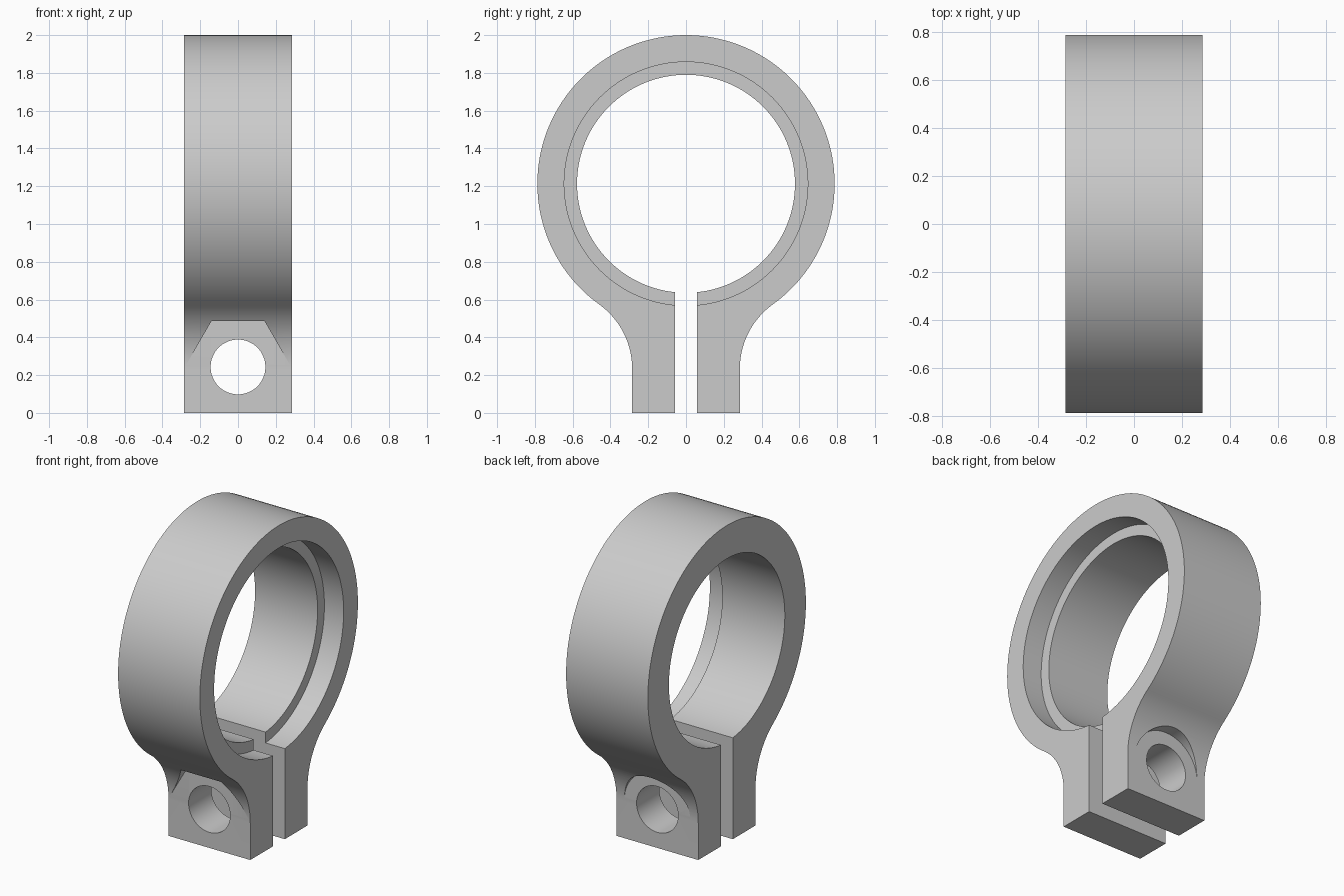
import bpy
import bmesh
from math import sin, cos, pi, atan2, sqrt, radians

if "Cube" in bpy.data.objects:
    bpy.data.objects.remove(bpy.data.objects["Cube"], do_unlink=True)

HALF_WIDTH = 0.285              # half of the clamp's width along x
RING_Z, RING_R = 1.213, 0.787   # ring centre height and outer radius
BORE_R, SEAT_R, SEAT_DEPTH = 0.577, 0.645, 0.134
JAW_Y, SLOT_Y = 0.285, 0.059    # outer and inner faces of the jaws
FILLET_R = 0.42
BOLT_Z, BOLT_R = 0.243, 0.145


def arc(cu, cv, r, start, end, steps):
    """Points along an arc, both ends included."""
    return [(cu + r * cos(start + (end - start) * i / steps),
             cv + r * sin(start + (end - start) * i / steps))
            for i in range(steps + 1)]


def circle(cu, cv, r, sides):
    return arc(cu, cv, r, 0, 2 * pi, sides)[:-1]


def prism(name, outline, axis, start, end):
    """Extrude a closed outline along x or y."""
    bm = bmesh.new()
    rings = []
    for t in (start, end):
        rings.append([bm.verts.new((t, u, v) if axis == "X" else (u, t, v))
                      for u, v in outline])
    bm.faces.new(rings[0])
    bm.faces.new(rings[1])
    n = len(outline)
    for i in range(n):
        j = (i + 1) % n
        bm.faces.new((rings[0][i], rings[0][j], rings[1][j], rings[1][i]))
    bmesh.ops.recalc_face_normals(bm, faces=bm.faces)
    mesh = bpy.data.meshes.new(name)
    bm.to_mesh(mesh)
    bm.free()
    obj = bpy.data.objects.new(name, mesh)
    bpy.context.collection.objects.link(obj)
    return obj


# Clamp body: ring blending through fillets into two straight jaws
fillet_y = JAW_Y + FILLET_R
fillet_z = RING_Z - sqrt((RING_R + FILLET_R) ** 2 - fillet_y ** 2)
tangent = atan2(RING_Z - fillet_z, -fillet_y)
half = [(JAW_Y, 0)]
half += arc(fillet_y, fillet_z, FILLET_R, pi, tangent, 20)
half += arc(0, RING_Z, RING_R, tangent - pi, pi / 2, 56)[1:]
outline = half + [(-y, z) for y, z in reversed(half[:-1])]
clamp = prism("split_ring_clamp", outline, "X", -HALF_WIDTH, HALF_WIDTH)

# Cutters: bore, stepped seat, slot, bolt hole, hex nut relief, round head relief
slot = [(-SLOT_Y, -0.2), (SLOT_Y, -0.2), (SLOT_Y, 1), (-SLOT_Y, 1)]
relief = JAW_Y + 0.0005
cutters = [
    prism("bore_cutter", circle(0, RING_Z, BORE_R, 128), "X", -1, 1),
    prism("seat_cutter", circle(0, RING_Z, SEAT_R, 128), "X",
          HALF_WIDTH - SEAT_DEPTH, 1),
    prism("slot_cutter", slot, "X", -1, 1),
    prism("bolt_cutter", circle(0, BOLT_Z, BOLT_R, 64), "Y", -1, 1),
    prism("nut_cutter", circle(0, BOLT_Z, 0.281, 6), "Y", -1, -relief),
    prism("head_cutter", circle(0, BOLT_Z, 0.23, 64), "Y", relief, 1),
]

bpy.ops.object.select_all(action="DESELECT")
bpy.context.view_layer.objects.active = clamp
clamp.select_set(True)
for cutter in cutters:
    cutter.hide_render = True
    mod = clamp.modifiers.new(cutter.name, "BOOLEAN")
    mod.operation = "DIFFERENCE"
    mod.solver = "EXACT"
    mod.object = cutter
    bpy.ops.object.modifier_apply(modifier=mod.name)
    bpy.data.objects.remove(cutter, do_unlink=True)

# Plain grey metal
grey = bpy.data.materials.new("plain_grey")
grey.use_nodes = True
colour = (0.6, 0.6, 0.6, 1)
grey.diffuse_color = colour
grey.node_tree.nodes["Principled BSDF"].inputs["Base Color"].default_value = colour
clamp.data.materials.clear()
clamp.data.materials.append(grey)

bpy.ops.object.shade_smooth_by_angle(angle=radians(10))
